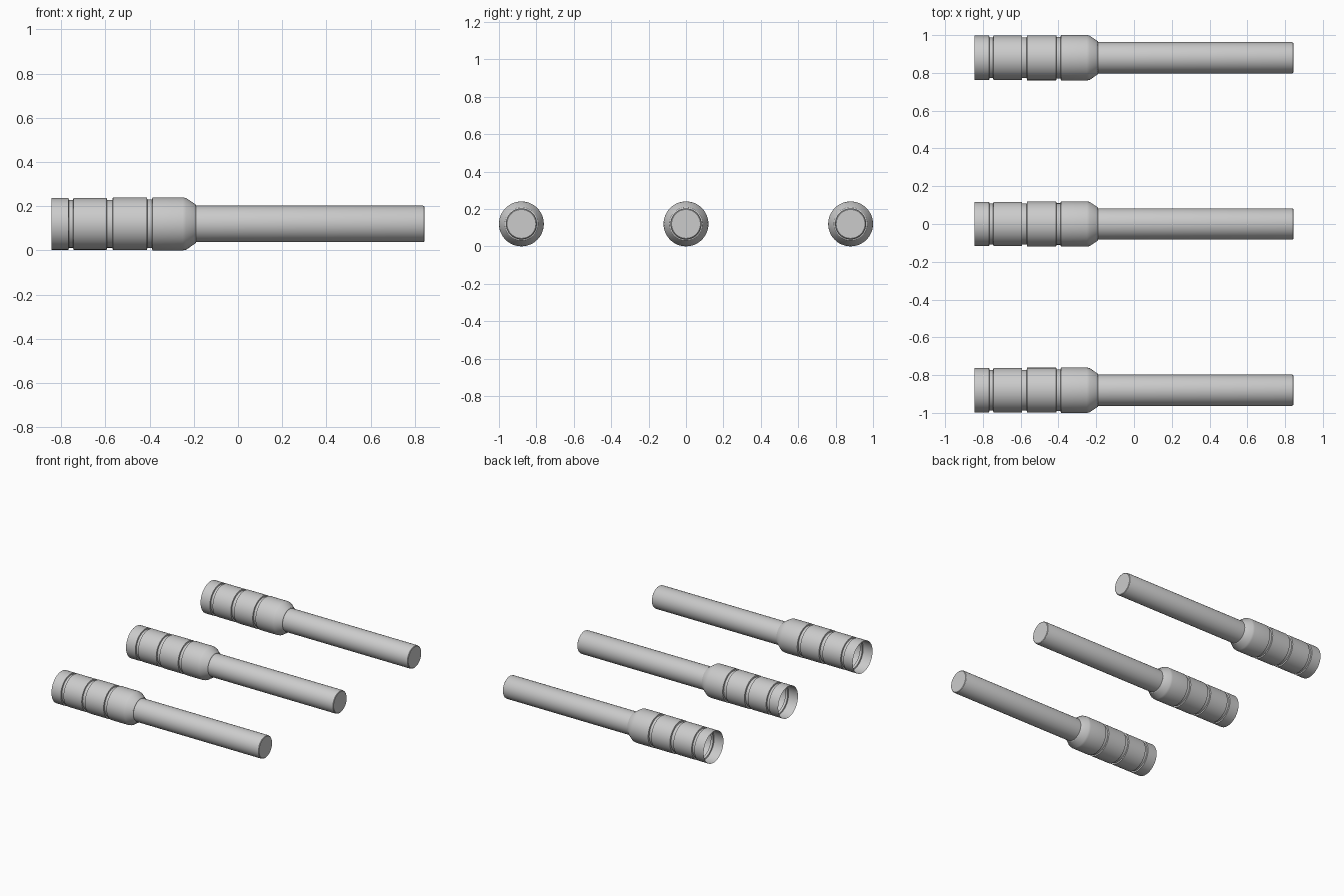
import bpy, bmesh, math

if "Cube" in bpy.data.objects:
    bpy.data.objects.remove(bpy.data.objects["Cube"])

SIDES = 48
R = 0.12

# (x, radius) from the open grip end to the capped tip
PROFILE = [
    (-0.844, 0.117), (-0.767, 0.117), (-0.765, 0.108), (-0.746, 0.108), (-0.744, 0.117),
    (-0.594, 0.117), (-0.592, 0.108), (-0.568, 0.108), (-0.566, 0.119),
    (-0.412, 0.119), (-0.410, 0.110), (-0.389, 0.110), (-0.387, 0.120),
    (-0.250, 0.120), (-0.235, 0.117), (-0.192, 0.088), (-0.190, 0.083),
    (0.835, 0.083), (0.841, 0.081), (0.844, 0.077),
]


def ribbed_rod(name, y):
    """Thin turned shell along x: open at the grip, closed at the tip."""
    bm = bmesh.new()
    rings = []
    for x, r in PROFILE:
        angles = [2 * math.pi * i / SIDES for i in range(SIDES)]
        rings.append([bm.verts.new((x, r * math.cos(a), r * math.sin(a))) for a in angles])
    for a, b in zip(rings, rings[1:]):
        for i in range(SIDES):
            j = (i + 1) % SIDES
            bm.faces.new((a[i], a[j], b[j], b[i]))
    bm.faces.new(rings[-1])
    bmesh.ops.recalc_face_normals(bm, faces=bm.faces)
    mesh = bpy.data.meshes.new(name)
    bm.to_mesh(mesh)
    bm.free()
    obj = bpy.data.objects.new(name, mesh)
    obj.location = (0, y, R)
    bpy.context.collection.objects.link(obj)
    bpy.ops.object.select_all(action='DESELECT')
    obj.select_set(True)
    bpy.context.view_layer.objects.active = obj
    bpy.ops.object.shade_smooth_by_angle(angle=math.radians(30))


# Three identical rods side by side
for name, y in (("front_rod", -0.88), ("middle_rod", 0), ("back_rod", 0.88)):
    ribbed_rod(name, y)
